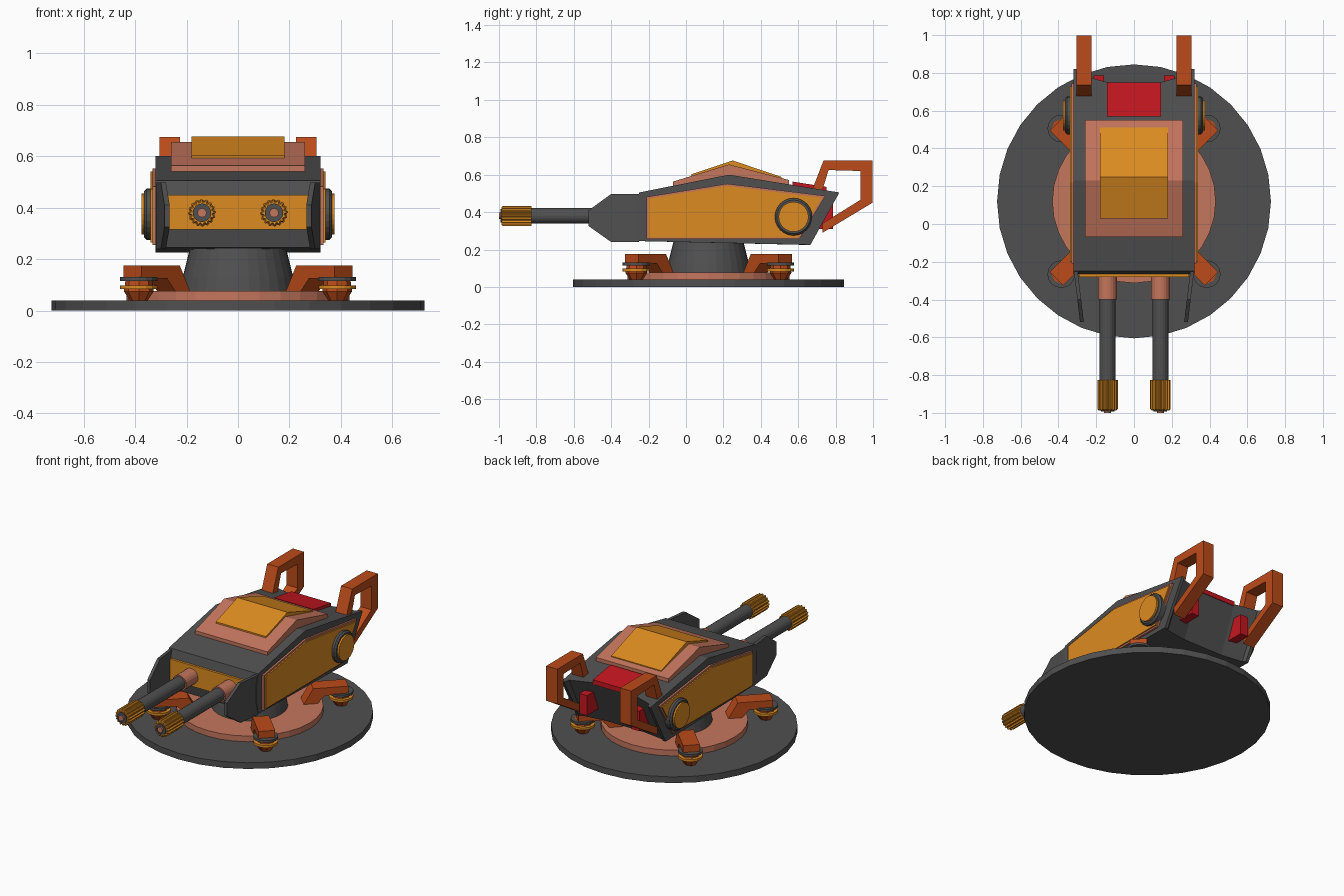
import bpy, bmesh
from math import sin, cos, pi
from mathutils import Matrix, Vector

if "Cube" in bpy.data.objects:
    bpy.data.objects.remove(bpy.data.objects["Cube"])


def material(name, rgb):
    m = bpy.data.materials.new(name)
    m.diffuse_color = (*rgb, 1)
    m.use_nodes = True
    m.node_tree.nodes["Principled BSDF"].inputs["Base Color"].default_value = m.diffuse_color
    return m


DARK = material("dark_grey", (0.08, 0.08, 0.08))
AMBER = material("amber", (0.72, 0.26, 0.015))
SALMON = material("salmon", (0.55, 0.18, 0.11))
RUST = material("rust", (0.5, 0.07, 0.01))
RED = material("red", (0.55, 0.008, 0.014))
CY = 0.12  # turntable centre


def loft(name, rings, mat, matrix=None):
    """Skin a row of matching cross-sections and cap both ends."""
    bm = bmesh.new()
    rows = [[bm.verts.new(p) for p in ring] for ring in rings]
    n = len(rows[0])
    for a, b in zip(rows, rows[1:]):
        for i in range(n):
            j = (i + 1) % n
            bm.faces.new((a[i], a[j], b[j], b[i]))
    bm.faces.new(rows[0])
    bm.faces.new(rows[-1])
    if matrix:
        bm.transform(matrix)
    bmesh.ops.recalc_face_normals(bm, faces=bm.faces)
    mesh = bpy.data.meshes.new(name)
    bm.to_mesh(mesh)
    bm.free()
    mesh.materials.append(mat)
    ob = bpy.data.objects.new(name, mesh)
    bpy.context.collection.objects.link(ob)
    return ob


def prism(name, profile, x0, x1, mat, matrix=None):
    """Extrude a (y, z) profile along x."""
    return loft(name, [[(x, y, z) for y, z in profile] for x in (x0, x1)], mat, matrix)


def turned(name, steps, mat, matrix, sides=32):
    """Stack of (radius, height) circles along local z."""
    rings = [[(r * cos(2 * pi * i / sides), r * sin(2 * pi * i / sides), h)
              for i in range(sides)] for r, h in steps]
    return loft(name, rings, mat, matrix)


# Turntable
centre = Matrix.Translation((0, CY, 0))
turned("base_disc", [(0.725, 0), (0.725, 0.04)], DARK, centre)
turned("base_ring", [(0.433, 0.04), (0.433, 0.077)], SALMON, centre)
turned("neck", [(0.225, 0.075), (0.215, 0.13), (0.185, 0.25)], DARK, centre)

# Clamp feet on the diagonals
leg = [(0.31, 0.07), (0.37, 0.175), (0.58, 0.175), (0.58, 0.125), (0.44, 0.125), (0.39, 0.07)]
for k in range(4):
    turn = centre @ Matrix.Rotation(pi / 4 + k * pi / 2, 4, 'Z')
    prism(f"clamp_leg_{k}", leg, -0.05, 0.05, RUST, turn)
    at = turn @ Matrix.Translation((0, 0.545, 0))
    turned(f"clamp_pad_{k}", [(0.035, 0.04), (0.058, 0.075), (0.05, 0.13)], RUST, at, 8)
    turned(f"clamp_lower_washer_{k}", [(0.073, 0.083), (0.073, 0.098)], AMBER, at, 16)
    turned(f"clamp_upper_washer_{k}", [(0.073, 0.115), (0.073, 0.13)], DARK, at, 16)

# Hull, with a shallow hollow across the sloping rear
rings = []
for x, d in ((-0.32, 0), (-0.30, 0), (-0.285, 0.03), (-0.14, 0.07),
             (0.14, 0.07), (0.285, 0.03), (0.30, 0), (0.32, 0)):
    rings.append([(x, y, z) for y, z in (
        (-0.25, 0.505), (0.23, 0.60), (0.82 - d, 0.505 + d * 0.16), (0.665 - d * 0.5, 0.225),
        (-0.25, 0.245), (-0.265, 0.315), (-0.265, 0.45))])
loft("hull", rings, DARK)
prism("front_panel", [(-0.24, 0.45), (-0.28, 0.45), (-0.28, 0.315), (-0.24, 0.315)],
      -0.29, 0.29, AMBER)

# Roof plates
prism("roof_plate", [(-0.07, 0.53), (-0.07, 0.563), (0.23, 0.655), (0.55, 0.572),
                     (0.55, 0.54), (0.23, 0.59)], -0.26, 0.26, SALMON)
prism("roof_cap", [(0.03, 0.58), (0.03, 0.603), (0.25, 0.676), (0.51, 0.588),
                   (0.51, 0.56), (0.25, 0.63)], -0.18, 0.18, AMBER)
prism("rear_hatch", [(0.57, 0.53), (0.57, 0.563), (0.75, 0.535), (0.75, 0.505)],
      -0.142, 0.142, RED)

side_rim = [(-0.21, 0.482), (0.22, 0.552), (0.745, 0.487), (0.605, 0.255), (-0.21, 0.255)]
side_panel = [(-0.2, 0.472), (0.22, 0.54), (0.727, 0.477), (0.6, 0.265), (-0.2, 0.265)]
cheek = [(-0.25, 0.497), (-0.4, 0.497), (-0.52, 0.41), (-0.52, 0.325), (-0.4, 0.24), (-0.25, 0.24)]
handle = [(0.675, 0.52), (0.735, 0.675), (0.997, 0.675), (0.997, 0.45), (0.73, 0.29),
          (0.73, 0.34), (0.932, 0.465), (0.932, 0.62), (0.762, 0.625), (0.73, 0.52)]
to_front = Matrix.Rotation(pi / 2, 4, 'X')  # local z points to -y

for s, side in ((-1, "left"), (1, "right")):
    # Side armour and round cover
    prism(f"{side}_panel_rim", side_rim, s * 0.31, s * 0.332, SALMON)
    prism(f"{side}_panel", side_panel, s * 0.32, s * 0.34, AMBER)
    hub = Matrix.Translation((0, 0.575, 0.375)) @ Matrix.Rotation(s * pi / 2, 4, 'Y')
    turned(f"{side}_cover_ring", [(0.1, 0.31), (0.1, 0.355), (0.09, 0.365)], DARK, hub, 24)
    turned(f"{side}_cover", [(0.08, 0.34), (0.08, 0.376)], AMBER, hub, 24)

    # Cheek plate, leaning inward to the front
    rings = [[(s * (x + (y + 0.25) * 0.12), y, z) for y, z in cheek] for x in (0.298, 0.318)]
    loft(f"{side}_cheek_plate", rings, DARK)

    # Rear handle and red lamp
    prism(f"{side}_handle", handle, s * 0.225, s * 0.305, RUST)
    prism(f"{side}_rear_lamp", [(0.785, 0.44), (0.785, 0.31), (0.66, 0.31), (0.72, 0.44)],
          s * 0.16, s * 0.215, RED)

    # Gun barrel with a ribbed muzzle
    gun = Matrix.Translation((s * 0.14, 0, 0.38)) @ to_front
    turned(f"{side}_barrel_sleeve", [(0.05, 0.26), (0.05, 0.40)], SALMON, gun, 20)
    turned(f"{side}_barrel", [(0.042, 0.38), (0.042, 0.85)], DARK, gun, 20)
    ribs = []
    for i in range(64):
        a = 2 * pi * i / 64
        ribs.append(Vector((cos(a), sin(a), 0)) * (0.054 if i % 4 < 2 else 0.046))
    loft(f"{side}_muzzle", [[v * f + Vector((0, 0, h)) for v in ribs]
                            for f, h in ((1, 0.825), (1, 0.98), (0.85, 0.987))], AMBER, gun)
    turned(f"{side}_muzzle_ring", [(0.036, 0.97), (0.036, 0.993), (0.028, 0.993), (0.028, 0.99)],
           DARK, gun, 16)
    turned(f"{side}_muzzle_core", [(0.018, 0.97), (0.018, 1.0)], SALMON, gun, 12)
